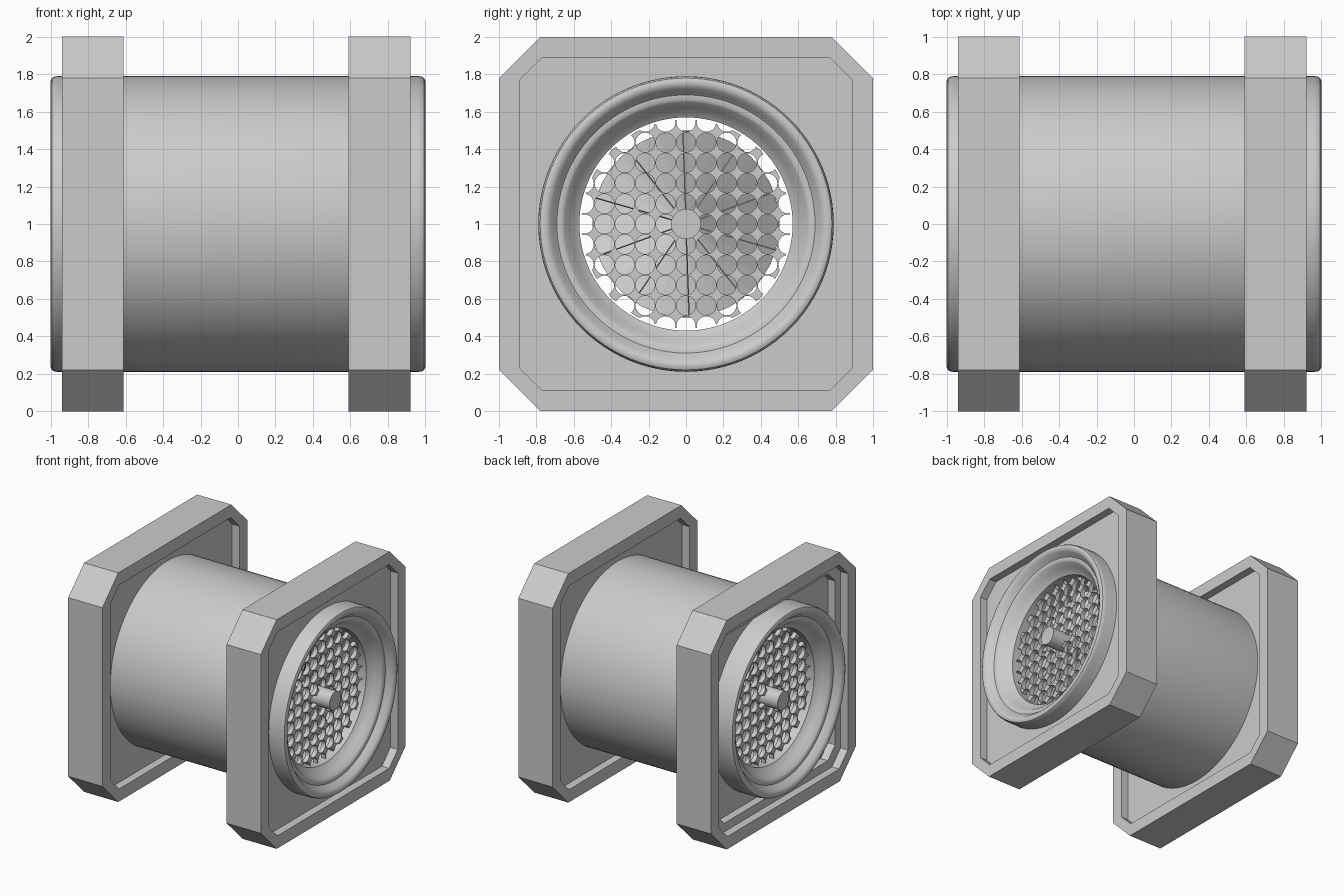
import bpy, bmesh, math
from mathutils import Matrix, Vector

if "Cube" in bpy.data.objects:
    bpy.data.objects.remove(bpy.data.objects["Cube"])


def finish(name, bm, smooth=False):
    bmesh.ops.recalc_face_normals(bm, faces=bm.faces)
    me = bpy.data.meshes.new(name)
    bm.to_mesh(me)
    bm.free()
    ob = bpy.data.objects.new(name, me)
    bpy.context.collection.objects.link(ob)
    if smooth:
        bpy.ops.object.select_all(action='DESELECT')
        ob.select_set(True)
        bpy.context.view_layer.objects.active = ob
        bpy.ops.object.shade_smooth_by_angle(angle=math.radians(35))
    return ob


def closed_loft(name, rings, smooth=False):
    """Bridge rings of equal point count, last ring back to the first."""
    bm = bmesh.new()
    loops = [[bm.verts.new(p) for p in r] for r in rings]
    n = len(loops[0])
    for i, a in enumerate(loops):
        b = loops[(i + 1) % len(loops)]
        for j in range(n):
            k = (j + 1) % n
            bm.faces.new((a[j], a[k], b[k], b[j]))
    return finish(name, bm, smooth)


def circle(r, x, n=96):
    return [(x, r * math.cos(2 * math.pi * i / n), 1 + r * math.sin(2 * math.pi * i / n))
            for i in range(n)]


def octagon(h, c, x):
    d = h - c
    pts = [(h, -d), (h, d), (d, h), (-d, h), (-h, d), (-h, -d), (-d, -h), (d, -h)]
    return [(x, y, 1 + z) for y, z in pts]


def add_cylinder(bm, r, depth, x, y=0, z=1, n=32):
    m = Matrix.Translation((x, y, z)) @ Matrix.Rotation(math.pi / 2, 4, 'Y')
    bmesh.ops.create_cone(bm, cap_ends=True, segments=n, radius1=r, radius2=r,
                          depth=depth, matrix=m)


# Hollow tube with rolled lips at both ends
half = [(0.79, 0.96), (0.787, 0.98), (0.78, 0.993), (0.765, 1.0), (0.745, 0.998),
        (0.725, 0.985), (0.705, 0.955), (0.69, 0.94), (0.665, 0.94), (0.65, 0.93),
        (0.62, 0.885), (0.585, 0.85), (0.57, 0.84), (0.57, 0.70)]
profile = half + [(r, -x) for r, x in reversed(half)]
closed_loft("tube_housing", [circle(r, x) for r, x in profile], True)


# End flanges with recessed panels; the innermost ring hides in the tube wall
def flange(name, outer, inner, deep):
    s = 1 if outer > 0 else -1
    rings = [octagon(1, 0.22, inner), octagon(1, 0.22, outer),
             octagon(0.89, 0.12, outer), octagon(0.89, 0.12, outer - s * 0.07)]
    if deep:
        rings += [octagon(0.815, 0.10, outer - s * 0.07),
                  octagon(0.815, 0.10, outer - s * 0.14)]
    rings += [octagon(0.70, 0.41, rings[-1][0][0]),
              octagon(0.70, 0.41, inner + s * 0.07),
              octagon(0.89, 0.12, inner + s * 0.07), octagon(0.89, 0.12, inner)]
    closed_loft(name, rings)


flange("right_flange", 0.92, 0.59, False)
flange("left_flange", -0.94, -0.61, True)

# Central shaft
bm = bmesh.new()
add_cylinder(bm, 0.08, 1.88, 0)
finish("shaft", bm, True)

PITCH = 0.109
for side, s in (("right", 1), ("left", -1)):
    # Perforated grille
    bm = bmesh.new()
    add_cylinder(bm, 0.56, 0.04, s * 0.79, n=96)
    grille = finish(side + "_grille", bm)
    bm = bmesh.new()
    for i in range(-5, 6):
        for j in range(-5, 6):
            if 0.09 < math.hypot(i, j) * PITCH < 0.6:
                add_cylinder(bm, 0.052, 0.2, s * 0.79, i * PITCH, 1 + j * PITCH, 20)
    cutter = finish(side + "_hole_cutter", bm)
    cutter.hide_render = True
    mod = grille.modifiers.new("holes", 'BOOLEAN')
    mod.operation = 'DIFFERENCE'
    mod.solver = 'EXACT'
    mod.object = cutter
    bpy.context.view_layer.objects.active = grille
    bpy.ops.object.modifier_apply(modifier=mod.name)
    bpy.data.objects.remove(cutter)

    # Fan with pitched, overlapping blades
    bm = bmesh.new()
    for k in range(10):
        a = 2 * math.pi * k / 10
        rows = []
        for t in (-1, -0.5, 0, 0.5, 1):
            b = a + t * math.radians(20)
            rows.append([bm.verts.new((s * 0.62 + t * 0.05, r * math.cos(b), 1 + r * math.sin(b)))
                         for r in (0.07, 0.5)])
        for p, q in zip(rows, rows[1:]):
            bm.faces.new((p[0], p[1], q[1], q[0]))
    fan = finish(side + "_fan", bm)
    thick = fan.modifiers.new("thickness", 'SOLIDIFY')
    thick.thickness = 0.012
    thick.offset = 0
